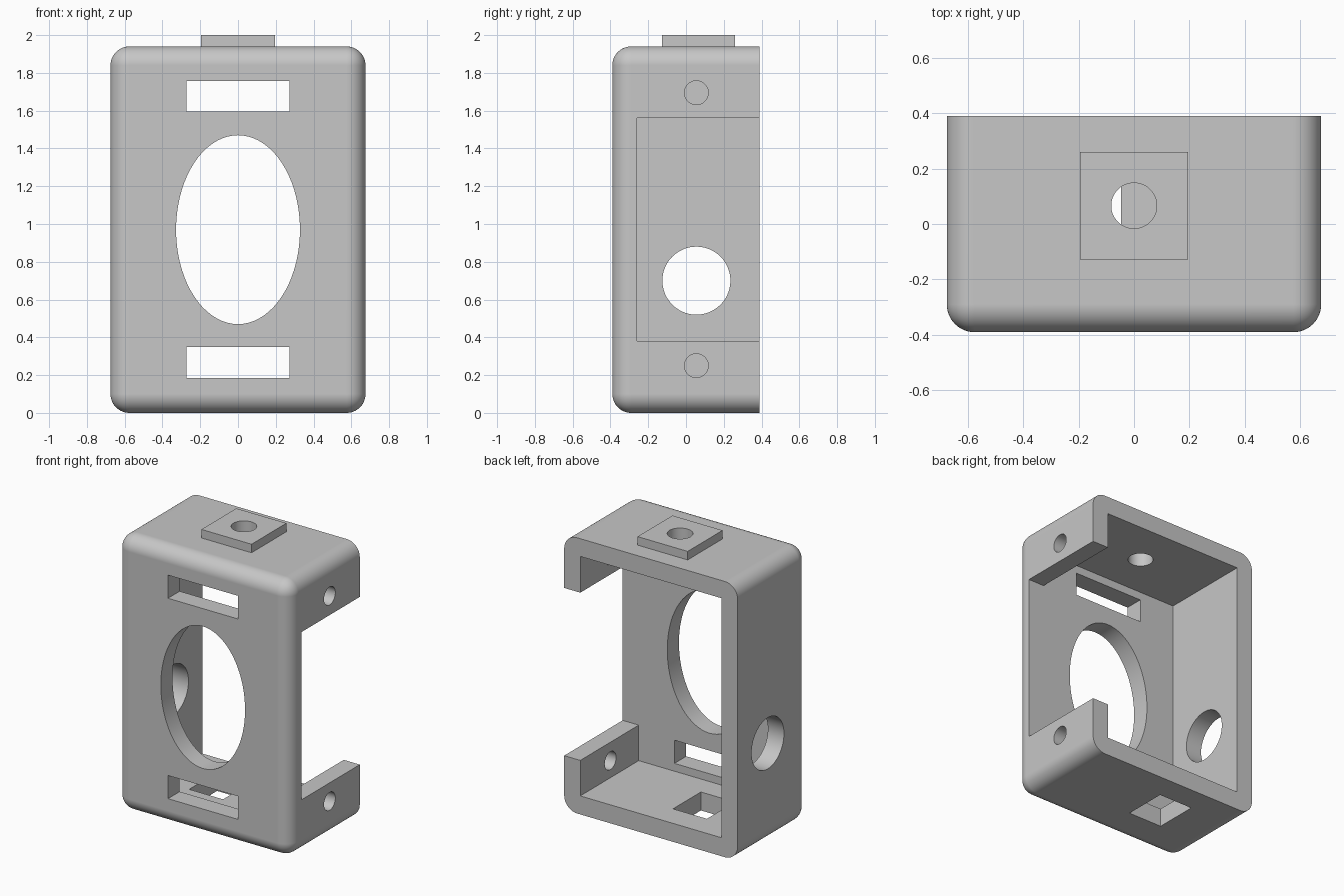
import bpy
import bmesh
import math
from mathutils import Matrix, Vector

if "Cube" in bpy.data.objects:
    bpy.data.objects.remove(bpy.data.objects["Cube"], do_unlink=True)

W, D, H = 0.675, 0.39, 1.94      # half width, half depth, body height
WALL, FILLET = 0.13, 0.1
MID_Y, BOSS_Y = 0.055, 0.066     # hole lines in the side walls and the boss

grey = bpy.data.materials.new("light_grey")
grey.use_nodes = True
colour = (0.57, 0.57, 0.57, 1)
grey.diffuse_color = colour
grey.node_tree.nodes["Principled BSDF"].inputs["Base Color"].default_value = colour


def finish(name, bm):
    mesh = bpy.data.meshes.new(name)
    bm.to_mesh(mesh)
    bm.free()
    mesh.materials.append(grey)
    obj = bpy.data.objects.new(name, mesh)
    bpy.context.collection.objects.link(obj)
    return obj


def box(name, x, y, z, fillet=0):
    """Box between (min, max) pairs; the fillet spares the back rim."""
    bm = bmesh.new()
    lo, hi = (Vector(c) for c in zip(x, y, z))
    bmesh.ops.create_cube(bm, size=1, matrix=Matrix.Translation((lo + hi) / 2)
                          @ Matrix.Diagonal((*(hi - lo), 1)))
    if fillet:
        edges = [e for e in bm.edges if any(v.co.y < y[1] - 0.01 for v in e.verts)]
        bmesh.ops.bevel(bm, geom=edges, offset=fillet, segments=12,
                        profile=0.5, affect='EDGES', clamp_overlap=True)
    return finish(name, bm)


def rod(name, centre, axis, radius, length, stretch=1):
    """Cylinder along an axis; stretch makes it oval in z."""
    bm = bmesh.new()
    turn = Vector((0, 0, 1)).rotation_difference(Vector(axis)).to_matrix().to_4x4()
    bmesh.ops.create_cone(bm, cap_ends=True, segments=72, radius1=radius,
                          radius2=radius, depth=length,
                          matrix=Matrix.Translation(centre)
                          @ Matrix.Diagonal((1, 1, stretch, 1)) @ turn)
    return finish(name, bm)


def cut(target, cutter):
    """Subtract a helper and discard it."""
    cutter.hide_render = True
    mod = target.modifiers.new("cut", 'BOOLEAN')
    mod.operation, mod.solver, mod.object = 'DIFFERENCE', 'EXACT', cutter
    bpy.context.view_layer.objects.active = target
    bpy.ops.object.modifier_apply(modifier=mod.name)
    bpy.data.objects.remove(cutter, do_unlink=True)


# Housing shell, open at the back
housing = box("housing", (-W, W), (-D, D), (0, H), FILLET)
inner = W - WALL + 0.005
cut(housing, box("cavity", (-inner, inner), (-D + WALL, 1), (WALL, H - WALL + 0.005)))

# Open left side, leaving a tab above and below
cut(housing, box("side_opening", (inner - 0.05, 1), (-D + WALL, 1), (0.38, 1.56)))
for z in (0.25, 1.695):
    cut(housing, rod("tab_hole", (W, MID_Y, z), (1, 0, 0), 0.063, 0.5))

# Front oval window and the two slots
cut(housing, rod("front_oval", (0, -D, 0.97), (0, 1, 0), 0.328, 0.5, 0.5 / 0.328))
for z in (0.185, 1.595):
    cut(housing, box("front_slot", (-0.272, 0.272), (-1, -0.2), (z, z + 0.163)))

# Round port in the right wall and rectangular port in the floor
cut(housing, rod("side_port", (-W, MID_Y, 0.7), (1, 0, 0), 0.18, 0.5))
cut(housing, box("floor_port", (-0.31, -0.046), (-0.1, 0.21), (-0.5, 0.3)))

# Square boss on top, bored through into the housing
boss = box("top_boss", (-0.195, 0.195), (BOSS_Y - 0.194, BOSS_Y + 0.194), (H, 2))
for part in (housing, boss):
    cut(part, rod("boss_bore", (0, BOSS_Y, H), (0, 0, 1), 0.082, 0.5))

# Smooth the fillets and bores, keep the corners sharp
for part in (housing, boss):
    bpy.ops.object.select_all(action='DESELECT')
    part.select_set(True)
    bpy.context.view_layer.objects.active = part
    bpy.ops.object.shade_smooth_by_angle(angle=math.radians(30))
    part.modifiers.new("even_normals", 'WEIGHTED_NORMAL').keep_sharp = True
